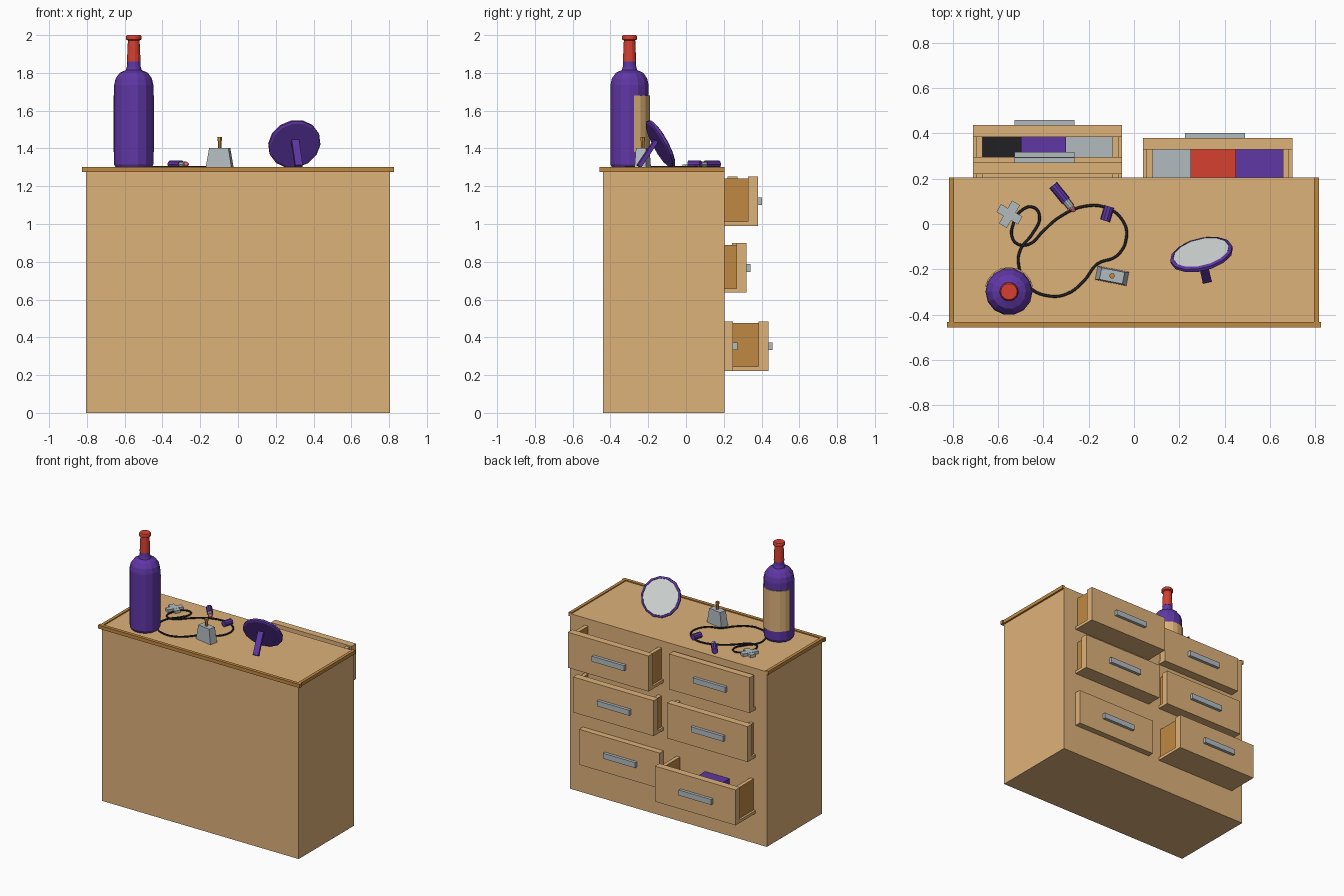
import bpy, bmesh, math
from mathutils import Vector, Matrix

if "Cube" in bpy.data.objects:
    bpy.data.objects.remove(bpy.data.objects["Cube"])

def mat(name, c):
    m = bpy.data.materials.new(name)
    m.diffuse_color = (*c, 1)
    m.use_nodes = True
    m.node_tree.nodes["Principled BSDF"].inputs["Base Color"].default_value = m.diffuse_color
    return m

TAN = mat("tan_wood", (0.73, 0.445, 0.195))
ORANGE = mat("orange_wood", (0.53, 0.25, 0.055))
PURPLE = mat("purple", (0.115, 0.038, 0.376))
RED = mat("red", (0.67, 0.05, 0.03))
BLACK = mat("black", (0.015, 0.015, 0.018))
METAL = mat("metal", (0.45, 0.50, 0.53))
GLASS = mat("mirror_glass", (0.66, 0.70, 0.69))
PINK = mat("pink", (0.75, 0.15, 0.22))

def finish(name, bm, m, matrix=Matrix()):
    bmesh.ops.recalc_face_normals(bm, faces=bm.faces)
    me = bpy.data.meshes.new(name)
    bm.to_mesh(me)
    bm.free()
    me.materials.append(m)
    ob = bpy.data.objects.new(name, me)
    ob.matrix_world = matrix
    bpy.context.collection.objects.link(ob)
    return ob

def box(name, lo, hi, m, matrix=Matrix(), taper=(1, 1)):
    """Box from corner lo to corner hi; taper scales the top face."""
    lo, hi = Vector(lo), Vector(hi)
    bm = bmesh.new()
    bmesh.ops.create_cube(bm, size=1)
    mid, size = (lo + hi) / 2, hi - lo
    for v in bm.verts:
        k = taper if v.co.z > 0 else (1, 1)
        v.co = mid + Vector((v.co.x * size.x * k[0], v.co.y * size.y * k[1], v.co.z * size.z))
    return finish(name, bm, m, matrix)

def lathe(name, profile, m, n=12, matrix=Matrix(), start=0, sweep=360):
    """Revolve (radius, height) points around z, closing the ends with caps."""
    bm = bmesh.new()
    full = sweep == 360
    rings = []
    for r, z in profile:
        ring = []
        for i in range(n if full else n + 1):
            a = math.radians(start + sweep * i / n)
            ring.append(bm.verts.new((r * math.cos(a), r * math.sin(a), z)))
        rings.append(ring)
    for a, b in zip(rings, rings[1:]):
        for i in range(n):
            j = (i + 1) % len(a)
            bm.faces.new((a[i], a[j], b[j], b[i]))
    if full:
        bm.faces.new(rings[0])
        bm.faces.new(rings[-1])
    return finish(name, bm, m, matrix)

def along(p, direction):
    """Matrix at p whose z axis points along direction."""
    return Matrix.Translation(p) @ Vector(direction).to_track_quat('Z', 'Y').to_matrix().to_4x4()

# cabinet and raised edging on three sides
TOP = 1.295
box("cabinet", (-0.805, -0.44, 0), (0.805, 0.205, TOP), TAN)
for s, side in ((-1, "left"), (1, "right")):
    x = sorted((s * 0.795, s * 0.818))
    box(f"edging_{side}", (x[0], -0.44, 1.276), (x[1], 0.205, 1.302), ORANGE)
box("edging_back", (-0.825, -0.457, 1.276), (0.825, -0.432, 1.302), ORANGE)

# drawers, each pulled out by a different amount
def drawer(name, cx, front, z0):
    z1, w, back = z0 + 0.262, 0.33, 0.18
    box(name + "_front", (cx - w, front - 0.052, z0), (cx + w, front, z1), TAN)
    box(name + "_base", (cx - w, back, z0), (cx + w, front - 0.05, z0 + 0.022), TAN)
    for s in (-1, 1):
        x = sorted((cx + s * 0.315, cx + s * 0.287))
        box(name + "_side", (x[0], back, z0 + 0.02), (x[1], front - 0.05, z1 - 0.012), ORANGE)
        box(name + "_rim", (x[0], back, z1 - 0.013), (x[1], front - 0.05, z1 - 0.01), TAN)
    box(name + "_handle", (cx - 0.145, front - 0.01, z0 + 0.11),
        (cx + 0.12, front + 0.022, z0 + 0.15), METAL)

for name, z, right, left in (("top_drawer", 0.99, 0.38, 0.272),
                             ("middle_drawer", 0.637, 0.32, 0.296),
                             ("bottom_drawer", 0.223, 0.25, 0.437)):
    drawer(name + "_right", 0.37, right, z)
    drawer(name + "_left", -0.382, left, z)

# folded clothes in the two open drawers
def clothes(y1, z0, stacks):
    for x0, x1, h, m in stacks:
        box("folded_clothes", (x0, 0.18, z0), (x1, y1, z0 + h), m)

clothes(0.33, 1.01, ((0.083, 0.25, 0.11, METAL), (0.25, 0.45, 0.12, RED), (0.45, 0.657, 0.10, PURPLE)))
clothes(0.387, 0.243, ((-0.669, -0.50, 0.11, BLACK), (-0.50, -0.30, 0.18, PURPLE), (-0.30, -0.095, 0.12, METAL)))

# wine bottle with foil cap and label
at = Matrix.Translation((-0.552, -0.299, 0))
lathe("bottle", [(0.093, TOP), (0.104, 1.315), (0.104, 1.735), (0.096, 1.77), (0.075, 1.80),
                 (0.042, 1.815), (0.036, 1.835), (0.034, 1.87)], PURPLE, 14, at)
lathe("bottle_foil", [(0.036, 1.86), (0.031, 1.972), (0.041, 1.977), (0.041, 1.993), (0.036, 2.0)], RED, 14, at)
lathe("bottle_label", [(0.103, 1.38), (0.109, 1.38), (0.109, 1.68), (0.103, 1.68)], TAN, 8, at, 12, 156)

# round mirror leaning on a rear leg
tilt, turn = math.radians(28), math.radians(14)
n = Vector((-math.sin(turn) * math.cos(tilt), math.cos(turn) * math.cos(tilt), math.sin(tilt)))
face = along((0.298, -0.134, 1.424), n)
lathe("mirror_frame", [(0.13, -0.014), (0.141, -0.008), (0.141, 0.006), (0.128, 0.012), (0.126, 0.008)], PURPLE, 14, face)
lathe("mirror_glass", [(0.126, 0.0), (0.126, 0.010)], GLASS, 14, face)
a, b = Vector((0.302, -0.16, 1.44)), Vector((0.322, -0.25, 1.305))
box("mirror_leg", (-0.02, -0.011, 0), (0.02, 0.011, (b - a).length), PURPLE, along(a, b - a))

# perfume flask with nozzle
at = Matrix.Translation((-0.097, -0.229, TOP)) @ Matrix.Rotation(math.radians(-11), 4, 'Z')
box("perfume_flask", (-0.07, -0.031, 0), (0.07, 0.031, 0.108), METAL, at, (0.74, 0.85))
lathe("perfume_stem", [(0.009, 0.10), (0.009, 0.15)], ORANGE, 6, at)
lathe("perfume_nozzle", [(0.013, 0.145), (0.013, 0.165)], ORANGE, 6, at)

# lipstick lying down, and its cap
at = along((-0.357, 0.172, TOP + 0.021), (0.083, -0.103, 0))
lathe("lipstick_base", [(0.021, 0), (0.021, 0.09)], PURPLE, 10, at)
lathe("lipstick_collar", [(0.017, 0.08), (0.017, 0.125)], METAL, 10, at)
lathe("lipstick_tip", [(0.013, 0.12), (0.013, 0.135), (0.005, 0.15)], PINK, 10, at)
lathe("lipstick_cap", [(0.022, 0), (0.022, 0.066)], PURPLE, 10,
      along((-0.109, 0.077, TOP + 0.021), (-0.3, -1, 0)))

# necklace cord and cross pendant
path = [(-.54, -.05), (-.52, -.085), (-.465, -.09), (-.40, -.03), (-.33, .03), (-.22, .078), (-.12, .071),
        (-.05, .015), (-.033, -.057), (-.075, -.14), (-.163, -.177), (-.22, -.25), (-.295, -.308),
        (-.375, -.318), (-.463, -.278), (-.51, -.177), (-.50, -.11), (-.45, -.045), (-.417, .033),
        (-.445, .074), (-.50, .057), (-.537, -.013)]
cu = bpy.data.curves.new("necklace_cord", 'CURVE')
cu.dimensions = '3D'
cu.bevel_depth = 0.006
cu.bevel_resolution = 1
cu.resolution_u = 5
sp = cu.splines.new('BEZIER')
sp.bezier_points.add(len(path) - 1)
for p, (x, y) in zip(sp.bezier_points, path):
    p.co = (x, y, TOP + 0.006)
    p.handle_left_type = p.handle_right_type = 'AUTO'
sp.use_cyclic_u = True
cu.materials.append(BLACK)
bpy.context.collection.objects.link(bpy.data.objects.new("necklace_cord", cu))
at = Matrix.Translation((-0.55, 0.043, TOP)) @ Matrix.Rotation(math.radians(-30), 4, 'Z')
box("pendant_bar", (-0.055, -0.02, 0), (0.055, 0.02, 0.02), METAL, at)
box("pendant_upright", (-0.02, -0.058, 0), (0.02, 0.058, 0.021), METAL, at)
